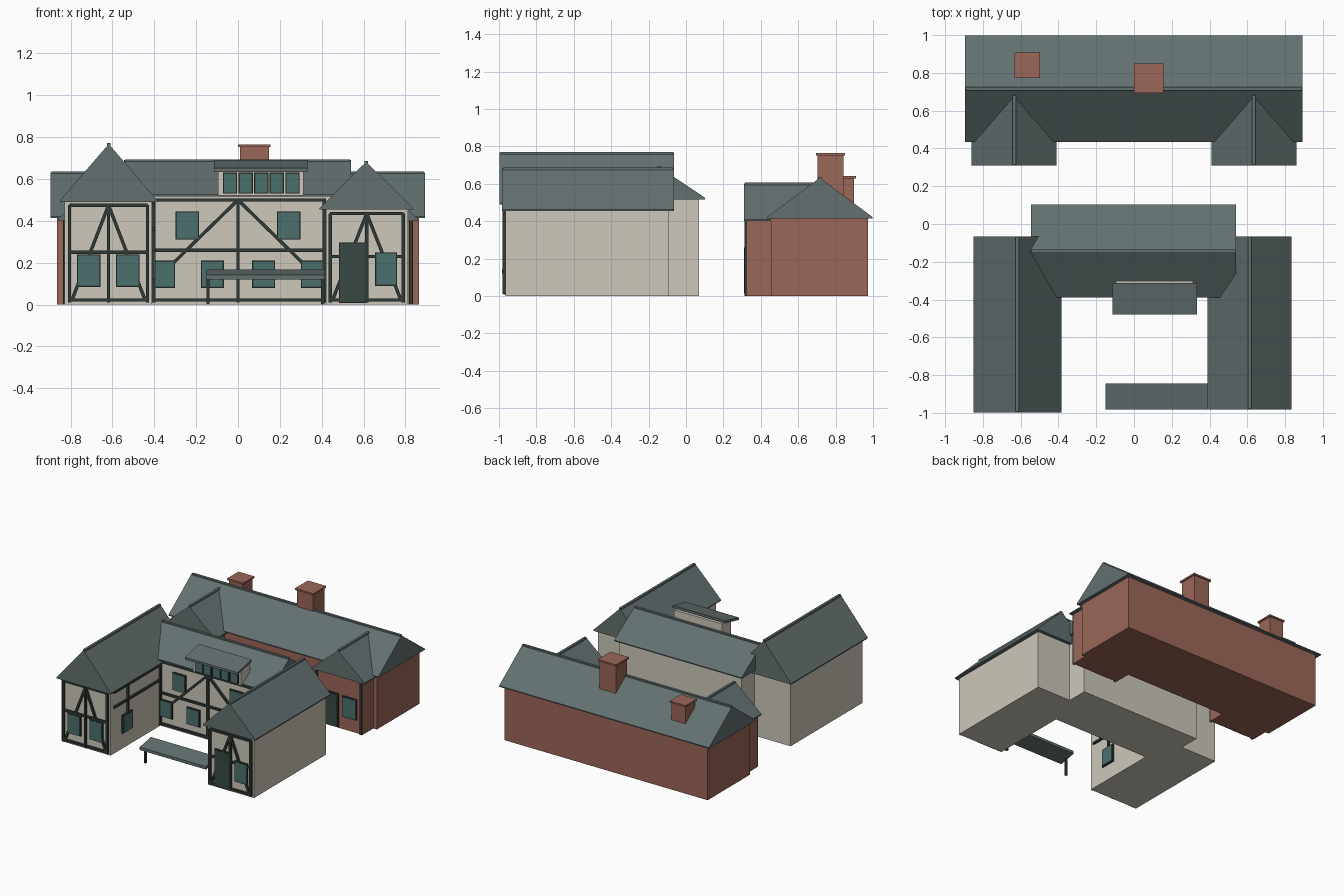
import bpy, math
from mathutils import Vector

if "Cube" in bpy.data.objects:
    bpy.data.objects.remove(bpy.data.objects["Cube"])


def material(name, rgb):
    m = bpy.data.materials.new(name)
    m.diffuse_color = (*rgb, 1)
    m.use_nodes = True
    m.node_tree.nodes["Principled BSDF"].inputs["Base Color"].default_value = m.diffuse_color
    return m


ROOF = material("slate", (0.125, 0.16, 0.16))
PLASTER = material("plaster", (0.61, 0.58, 0.50))
BRICK = material("brick", (0.33, 0.135, 0.098))
TIMBER = material("timber", (0.03, 0.042, 0.038))
GLASS = material("glass", (0.07, 0.16, 0.15))
DOOR = material("door_green", (0.04, 0.065, 0.055))


def mesh(name, verts, faces, mat):
    me = bpy.data.meshes.new(name)
    me.from_pydata(verts, [], faces)
    me.materials.append(mat)
    ob = bpy.data.objects.new(name, me)
    bpy.context.collection.objects.link(ob)
    return ob


def box(name, x0, x1, y0, y1, z0, z1, mat):
    v = [(x, y, z) for x in (x0, x1) for y in (y0, y1) for z in (z0, z1)]
    f = [(0, 1, 3, 2), (4, 6, 7, 5), (0, 4, 5, 1), (2, 3, 7, 6), (0, 2, 6, 4), (1, 5, 7, 3)]
    return mesh(name, v, f, mat)


def gable_roof(name, axis, a0, a1, b0, b1, eave, ridge):
    """Prism along axis from a0 to a1, spanning b0..b1, with a thin eave edge and a ridge cap."""
    mid, t = (b0 + b1) / 2, 0.008
    prof = [(b0, eave - t), (b1, eave - t), (b1, eave), (mid, ridge), (b0, eave)]
    place = (lambda a, b, z: (a, b, z)) if axis == 'x' else (lambda a, b, z: (b, a, z))
    v = [place(a, b, z) for a in (a0, a1) for b, z in prof]
    f = [(4, 3, 2, 1, 0), (5, 6, 7, 8, 9)]
    f += [(i, (i + 1) % 5, (i + 1) % 5 + 5, i + 5) for i in range(5)]
    if axis == 'y':
        f = [tuple(reversed(q)) for q in f]
    mesh(name, v, f, ROOF)
    lo, hi = place(a0 + .005, mid - .009, 0), place(a1 - .005, mid + .009, 0)
    box(name + "_ridge_cap", lo[0], hi[0], lo[1], hi[1], ridge - .012, ridge + .004, ROOF)


def beam(name, p, q, y, w=0.016, d=0.016):
    """Timber on a front wall at depth y between (x, z) points p and q."""
    p, q = Vector(p), Vector(q)
    n = (q - p).normalized()
    s = Vector((-n.y, n.x)) * w / 2
    c = [p - s, q - s, q + s, p + s]
    v = [(k.x, yy, k.y) for yy in (y - d, y + .004) for k in c]
    f = [(0, 1, 2, 3), (7, 6, 5, 4)]
    f += [(i, i + 4, (i + 1) % 4 + 4, (i + 1) % 4) for i in range(4)]
    mesh(name, v, f, TIMBER)


def window(name, x0, x1, z0, z1, y, mat=GLASS):
    box(name + "_frame", x0, x1, y - .012, y + .004, z0, z1, TIMBER)
    box(name, x0 + .006, x1 - .006, y - .016, y, z0 + .006, z1 - .006, mat)


def facade(name, x0, x1, top, mid, y):
    """Framed gable front: posts, rails and two braces."""
    c = (x0 + x1) / 2
    for i, x in enumerate((x0, c, x1)):
        beam(f"{name}_post_{i}", (x, 0.01), (x, top), y)
    for i, z in enumerate((0.022, mid, top)):
        beam(f"{name}_rail_{i}", (x0, z), (x1, z), y, d=.014)
    for i, x in enumerate((x0 + .015, x1 - .015)):
        beam(f"{name}_brace_{i}", (c, top), (x, 0.03), y, d=.015)


# Front house walls
FY = -0.965
box("left_wing_walls", -.828, -.41, FY, -.09, 0, .495, PLASTER)
box("right_wing_walls", .42, .812, FY, -.09, 0, .455, PLASTER)
box("middle_walls", -.52, .52, -.36, .07, 0, .52, PLASTER)

# Front house roofs
gable_roof("left_wing_roof", 'y', -.997, -.065, -.85, -.385, .498, .767)
gable_roof("right_wing_roof", 'y', -.983, -.065, .39, .835, .462, .682)
gable_roof("middle_roof", 'x', -.545, .54, -.39, .102, .525, .69)

# Wing fronts
facade("left_front", -.805, -.432, .475, .25, FY)
window("left_front_window_a", -.77, -.658, .085, .24, FY)
window("left_front_window_b", -.583, -.47, .085, .24, FY)
facade("right_front", .44, .79, .435, .23, FY)
window("front_door", .482, .615, .008, .296, FY, DOOR)
window("right_front_window", .655, .76, .09, .25, FY)

# Middle front: posts, rails, braces and windows
MY = -0.36
for i, x in enumerate((-.403, 0, .412)):
    beam(f"middle_post_{i}", (x, .01), (x, .5), MY)
for i, z in enumerate((.022, .26, .5)):
    beam(f"middle_rail_{i}", (-.41, z), (.42, z), MY, d=.014)
for s in (-1, 1):
    beam("middle_brace", (0, .5), (s * .4, .11), MY, d=.015)
    window("upper_window", s * .242 - .056, s * .242 + .056, .31, .445, MY)
    for c in (.122, .355):
        window("lower_window", s * c - .055, s * c + .055, .08, .21, MY)

# Courtyard side of the left wing
for i, z in enumerate((.475, .36)):
    box(f"inner_rail_{i}", -.414, -.396, -.93, -.36, z - .008, z + .008, TIMBER)
box("inner_post", -.414, -.395, -.77, -.754, .2, .475, TIMBER)
box("inner_window_frame", -.414, -.398, -.83, -.71, .12, .26, TIMBER)
box("inner_window", -.41, -.394, -.824, -.716, .126, .254, GLASS)

# Dormer with a row of five lights and a sloping slab roof
box("dormer_walls", -.095, .312, -.41, -.302, .52, .665, PLASTER)
for i in range(5):
    x = -.038 + i * .0745
    window(f"dormer_window_{i}", x - .034, x + .034, .53, .63, -.41)


def slab(name, x0, x1, y0, y1, z0, z1, t, mat):
    """Lean-to roof, z0 is the front top edge and z1 the back top edge."""
    ob = box(name, x0, x1, y0, y1, 0, 1, mat)
    for v in ob.data.vertices:
        top = z0 if v.co.y < (y0 + y1) / 2 else z1
        v.co.z = top if v.co.z > .5 else top - t


slab("dormer_roof", -.115, .333, -.48, -.312, .652, .69, .018, ROOF)

# Porch canopy
slab("porch_roof", -.15, .415, -.983, -.845, .142, .167, .022, ROOF)
for x in (-.143, .405):
    box("porch_post", x - .008, x + .008, -.93, -.914, 0, .135, TIMBER)

# Brick back house
box("back_walls", -.865, .865, .455, .972, 0, .42, BRICK)
gable_roof("back_roof", 'x', -.895, .893, .433, .998, .422, .632)
for side, s in (("left", -1), ("right", 1)):
    c = s * .635
    box(f"back_{side}_wing_walls", c - .2, c + .2, .325, .6, 0, .41, BRICK)
    gable_roof(f"back_{side}_wing_roof", 'y', .31, .69, c - .225, c + .225, .41, .602)
    window(f"back_{side}_window", c + .03, c + .15, .1, .26, .325)
    window(f"back_{side}_door", c - .13, c, .008, .265, .325, DOOR)
    for k in (-.19, .19):
        beam(f"back_{side}_post", (c + k, 0), (c + k, .405), .325, d=.012)

# Chimneys with caps
for name, x, y, r, top in (("tall_chimney", .078, .772, .069, .765), ("short_chimney", -.565, .84, .059, .642)):
    box(name, x - r, x + r, y - r, y + r, .4, top - .012, BRICK)
    r += .009
    box(name + "_cap", x - r, x + r, y - r, y + r, top - .013, top, BRICK)
